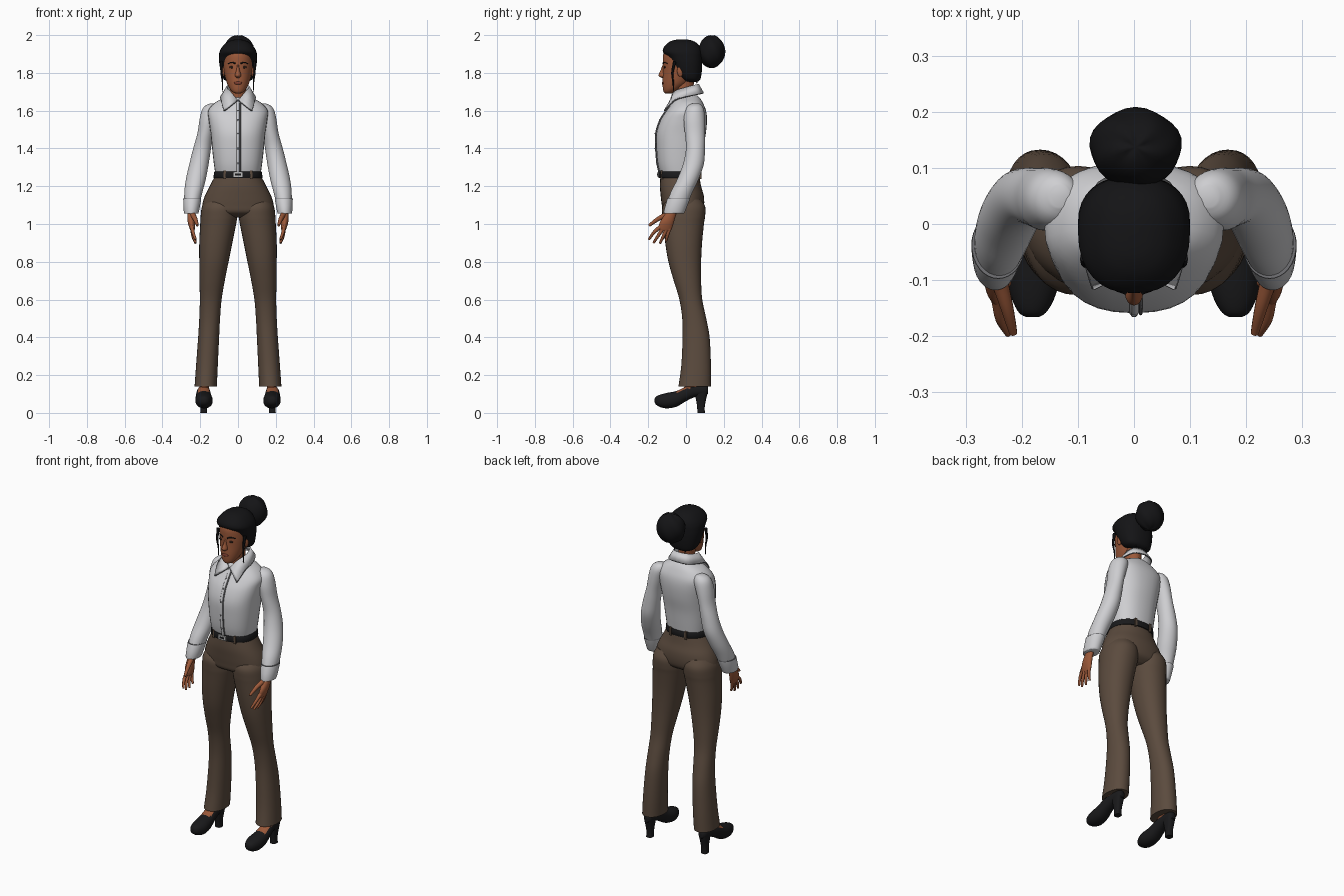
import bpy, bmesh, math
from mathutils import Vector


def material(name, rgb):
    m = bpy.data.materials.new(name)
    m.diffuse_color = (*rgb, 1)
    return m


SHIRT = material("white cotton", (0.62, 0.62, 0.64))
TRIM = material("grey seam", (0.17, 0.17, 0.18))
PANTS = material("brown wool", (0.105, 0.07, 0.048))
SKIN = material("skin", (0.33, 0.1, 0.042))
LIPS = material("lips", (0.22, 0.05, 0.03))
HAIR = material("black hair", (0.007, 0.007, 0.008))
LEATHER = material("black leather", (0.01, 0.01, 0.011))
EYE = material("dark eye", (0.03, 0.015, 0.01))
METAL = material("buckle metal", (0.5, 0.5, 0.5))


def finish(name, bm, mat, mirror=False, angle=50):
    bmesh.ops.recalc_face_normals(bm, faces=bm.faces[:])
    me = bpy.data.meshes.new(name)
    bm.to_mesh(me)
    bm.free()
    for p in me.polygons:
        p.use_smooth = True
    me.set_sharp_from_angle(angle=math.radians(angle))
    me.materials.append(mat)
    ob = bpy.data.objects.new(name, me)
    bpy.context.collection.objects.link(ob)
    if mirror:
        ob.modifiers.new("mirror", 'MIRROR')
    return ob


def smooth_rows(rows, steps):
    """Catmull-Rom interpolation of rows of numbers."""
    out = []
    for i in range(len(rows) - 1):
        a, b, c, d = (rows[max(i - 1, 0)], rows[i], rows[i + 1],
                      rows[min(i + 2, len(rows) - 1)])
        for s in range(steps):
            t = s / steps
            out.append([0.5 * (2 * q + (r - p) * t + (2 * p - 5 * q + 4 * r - w) * t * t
                               + (3 * q - p - 3 * r + w) * t ** 3)
                        for p, q, r, w in zip(a, b, c, d)])
    return out + [list(rows[-1])]


def skin_rings(rings):
    bm = bmesh.new()
    vs = [[bm.verts.new(p) for p in ring] for ring in rings]
    n = len(vs[0])
    for a, b in zip(vs, vs[1:]):
        for i in range(n):
            j = (i + 1) % n
            bm.faces.new((a[i], a[j], b[j], b[i]))
    bm.faces.new(vs[0])
    bm.faces.new(vs[-1])
    return bm


def loft(name, rows, mat, mirror=False, power=2.0, steps=4, n=32, along_y=False):
    """Rows are (level, u0, u1, v0, v1): the extents of a rounded section."""
    rings = []
    for lv, u0, u1, v0, v1 in smooth_rows(rows, steps):
        ring = []
        for k in range(n):
            a = 2 * math.pi * k / n
            c, s = math.cos(a), math.sin(a)
            u = (u0 + u1) / 2 + (u1 - u0) / 2 * math.copysign(abs(c) ** (2 / power), c)
            v = (v0 + v1) / 2 + (v1 - v0) / 2 * math.copysign(abs(s) ** (2 / power), s)
            ring.append((u, lv, v) if along_y else (u, v, lv))
        rings.append(ring)
    return finish(name, skin_rings(rings), mat, mirror)


def centred(rows):
    return [(z, -h, h, a, b) for z, h, a, b in rows]


def tube(name, pts, r0, r1, mat, mirror=False, n=10, steps=4):
    pts = [Vector(p) for p in smooth_rows(pts, steps)]
    rings = []
    for i, p in enumerate(pts):
        d = (pts[min(i + 1, len(pts) - 1)] - pts[max(i - 1, 0)]).normalized()
        side = d.cross(Vector((1, 0.13, 0.07))).normalized()
        up = d.cross(side)
        t = i / (len(pts) - 1)
        r = r0 + (r1 - r0) * t
        rings.append([p + r * (side * math.cos(2 * math.pi * k / n)
                               + up * math.sin(2 * math.pi * k / n)) for k in range(n)])
    return finish(name, skin_rings(rings), mat, mirror)


def ball(name, loc, size, mat, mirror=False, ridge=0.0):
    bm = bmesh.new()
    bmesh.ops.create_uvsphere(bm, u_segments=28, v_segments=16, radius=1)
    for v in bm.verts:
        k = 1 + ridge * math.sin(5 * math.atan2(v.co.y, v.co.x) + 4 * v.co.z)
        v.co = Vector(loc) + Vector([c * s * k for c, s in zip(v.co, size)])
    return finish(name, bm, mat, mirror)


def box(name, loc, size, mat, mirror=False):
    bm = bmesh.new()
    bmesh.ops.create_cube(bm, size=1)
    for v in bm.verts:
        v.co = Vector(loc) + Vector([c * s for c, s in zip(v.co, size)])
    return finish(name, bm, mat, mirror)


# Trousers: hips, then one leg mirrored
loft("trouser_hips", centred([
    (1.26, .119, -.135, .07), (1.2, .15, -.138, .08), (1.15, .175, -.134, .094),
    (1.1, .189, -.128, .096), (1.06, .185, -.118, .085), (1.035, .1, -.07, .05)]),
    PANTS, power=2.2)
loft("trouser_leg", [
    (1.13, .02, .17, -.1, .08), (1.09, .006, .191, -.125, .102), (1.04, .004, .198, -.125, .101),
    (1.0, .01, .2, -.121, .095), (.9, .03, .205, -.11, .085), (.8, .05, .205, -.093, .08),
    (.7, .07, .204, -.065, .08), (.6, .087, .202, -.035, .086), (.5, .095, .205, -.02, .107),
    (.4, .1, .211, -.018, .125), (.25, .107, .222, -.025, .132), (.14, .112, .23, -.04, .132)],
    PANTS, mirror=True, power=2.15)

# Shirt body
front = [(1.265, .12, -.137, .073), (1.32, .128, -.15, .08), (1.4, .137, -.157, .09),
         (1.48, .145, -.157, .105), (1.55, .155, -.135, .111), (1.6, .158, -.103, .106),
         (1.64, .125, -.075, .09), (1.665, .08, -.058, .075), (1.68, .045, -.03, .06)]
loft("shirt_body", centred(front), SHIRT, power=2.4)

# Sleeves and cuffs
loft("sleeve", [
    (1.637, .115, .15, .03, .07), (1.625, .1, .175, .01, .085), (1.6, .095, .192, -.005, .096),
    (1.55, .11, .204, -.012, .1), (1.48, .13, .215, -.006, .1), (1.4, .143, .237, 0, .1),
    (1.32, .155, .257, -.015, .095), (1.24, .17, .275, -.045, .068),
    (1.17, .188, .284, -.08, .035), (1.1, .205, .284, -.105, .005)], SHIRT, mirror=True)
loft("cuff", [(1.135, .196, .288, -.096, .02), (1.13, .195, .29, -.1, .02),
              (1.065, .207, .287, -.118, -.006), (1.055, .212, .283, -.114, -.012)],
     SHIRT, mirror=True, steps=2)
loft("cuff_seam", [(1.138, .195, .289, -.097, .022), (1.134, .194, .29, -.098, .021)],
     TRIM, mirror=True, steps=1)

# Button front: seam and buttons follow the chest profile
tube("placket_seam", [(.012, y - .001, z) for z, _, y, _ in front[:7]], .003, .003, TRIM)
tube("placket_edge", [(0, y + .002, z) for z, _, y, _ in front[:7]], .009, .008, SHIRT)
for z, _, y, _ in front[1:6]:
    ball("shirt_button", (0, y - .006, z), (.005, .003, .005), TRIM)

# Collar: folded strip between a neck line and an outer line
inner = smooth_rows([(.003, -.08, 1.655), (.038, -.062, 1.7), (.058, 0, 1.722),
                     (.045, .048, 1.736), (0, .064, 1.74)], 4)
outer = smooth_rows([(.072, -.114, 1.6), (.087, -.06, 1.655), (.09, 0, 1.675),
                     (.062, .072, 1.69), (0, .09, 1.695)], 4)
bm = bmesh.new()
va, vb = [bm.verts.new(p) for p in inner], [bm.verts.new(p) for p in outer]
for i in range(len(va) - 1):
    bm.faces.new((va[i], vb[i], vb[i + 1], va[i + 1]))
collar = finish("collar", bm, SHIRT, mirror=True)
thick = collar.modifiers.new("thickness", 'SOLIDIFY')
thick.thickness, thick.offset = .008, 0
tube("collar_seam", outer, .004, .004, TRIM, mirror=True, n=6, steps=1)
tube("collar_front_seam", [inner[0], outer[0]], .004, .004, TRIM, mirror=True, n=6)

# Belt, buckle and loops
loft("belt", centred([(1.244, .128, -.144, .078), (1.248, .13, -.146, .08),
                      (1.275, .126, -.146, .08), (1.279, .123, -.143, .077)]),
     LEATHER, power=2.25, steps=1, n=48)
box("buckle", (0, -.148, 1.262), (.05, .008, .026), METAL)
box("buckle_centre", (0, -.151, 1.262), (.03, .006, .01), LEATHER)
box("belt_loop_front", (.07, -.127, 1.26), (.012, .014, .046), PANTS, True)
box("belt_loop_back", (.05, .074, 1.26), (.012, .014, .046), PANTS, True)

# Hands
loft("palm", [(1.09, .232, .265, -.085, -.035), (1.05, .231, .268, -.112, -.052),
              (1.01, .229, .266, -.138, -.064), (.975, .228, .256, -.147, -.075),
              (.962, .233, .25, -.138, -.085)], SKIN, mirror=True)
fingers = {"index_finger": ((-.136, .985), (-.17, .955), (-.196, .918)),
           "middle_finger": ((-.119, .98), (-.146, .94), (-.172, .9)),
           "ring_finger": ((-.101, .98), (-.12, .935), (-.138, .898)),
           "little_finger": ((-.085, .985), (-.097, .945), (-.106, .91))}
for name, path in fingers.items():
    tube(name, [(x, y, z) for x, (y, z) in zip((.243, .238, .224), path)],
         .0115, .006, SKIN, True)
tube("thumb", [(.24, -.1, 1.05), (.226, -.15, 1.025), (.215, -.195, .992)],
     .016, .007, SKIN, True)

# Shoes: the instep opening shows skin
shoe = loft("shoe", [
    (-.166, .17, .192, .055, .075), (-.158, .157, .205, .043, .087),
    (-.135, .143, .217, .03, .097), (-.1, .134, .225, .024, .106), (-.05, .138, .225, .033, .116),
    (0, .145, .22, .062, .138), (.05, .15, .212, .085, .147), (.1, .155, .206, .092, .147),
    (.117, .166, .195, .1, .137)], LEATHER, mirror=True, power=2.2, along_y=True)
shoe.data.materials.append(SKIN)
for p in shoe.data.polygons:
    c = p.center
    if p.normal.z > .5 and -.05 < c.y < .02 and abs(c.x - .182) < .028:
        p.material_index = 1
loft("shoe_heel", [(0, .163, .2, .06, .1), (.04, .163, .199, .058, .1),
                   (.11, .154, .207, .045, .115)], LEATHER, mirror=True, power=3)
loft("ankle", [(.1, .155, .208, -.015, .09), (.2, .15, .2, .0, .09)], SKIN, mirror=True)

# Neck and head
loft("neck", centred([(1.62, .05, -.05, .055), (1.68, .044, -.052, .045),
                      (1.73, .044, -.062, .04), (1.79, .05, -.07, .05)]), SKIN)
loft("head", centred([
    (1.692, .014, -.11, -.075), (1.698, .028, -.117, -.06), (1.715, .043, -.122, -.03),
    (1.75, .06, -.124, .02), (1.8, .073, -.122, .055), (1.85, .079, -.122, .07),
    (1.9, .077, -.12, .07), (1.94, .06, -.095, .05)]), SKIN)
loft("nose", centred([(1.845, .006, -.123, -.1), (1.815, .009, -.134, -.1),
                      (1.79, .016, -.145, -.1), (1.78, .014, -.141, -.1),
                      (1.773, .006, -.128, -.1)]), SKIN, n=16)
ball("eye", (.032, -.113, 1.83), (.014, .004, .006), EYE, True)
tube("eyebrow", [(.014, -.122, 1.85), (.035, -.115, 1.856), (.054, -.098, 1.848)],
     .004, .002, HAIR, True)
ball("mouth", (0, -.122, 1.746), (.021, .006, .008), LIPS)
ball("ear", (.077, -.03, 1.81), (.01, .017, .03), SKIN, True)

# Hair: cap swept back from the forehead, bun and loose strands
loft("hair_cap", centred([
    (1.752, .045, .01, .06), (1.765, .075, -.025, .075), (1.8, .09, -.058, .083),
    (1.85, .099, -.08, .086), (1.885, .1, -.1, .086), (1.91, .098, -.122, .085),
    (1.935, .086, -.118, .077), (1.96, .062, -.094, .055), (1.973, .035, -.066, .025),
    (1.977, .012, -.04, 0)]), HAIR, power=2.35)
ball("hair_bun", (.003, .137, 1.913), (.082, .07, .086), HAIR, ridge=.025)
tube("loose_strand", [(.088, -.06, 1.86), (.087, -.072, 1.8), (.082, -.068, 1.75),
                      (.083, -.065, 1.7)], .009, .0015, HAIR, True, n=6)
tube("nape_strand", [(.03, .05, 1.78), (.035, .058, 1.745)], .01, .002, HAIR, True, n=6)
